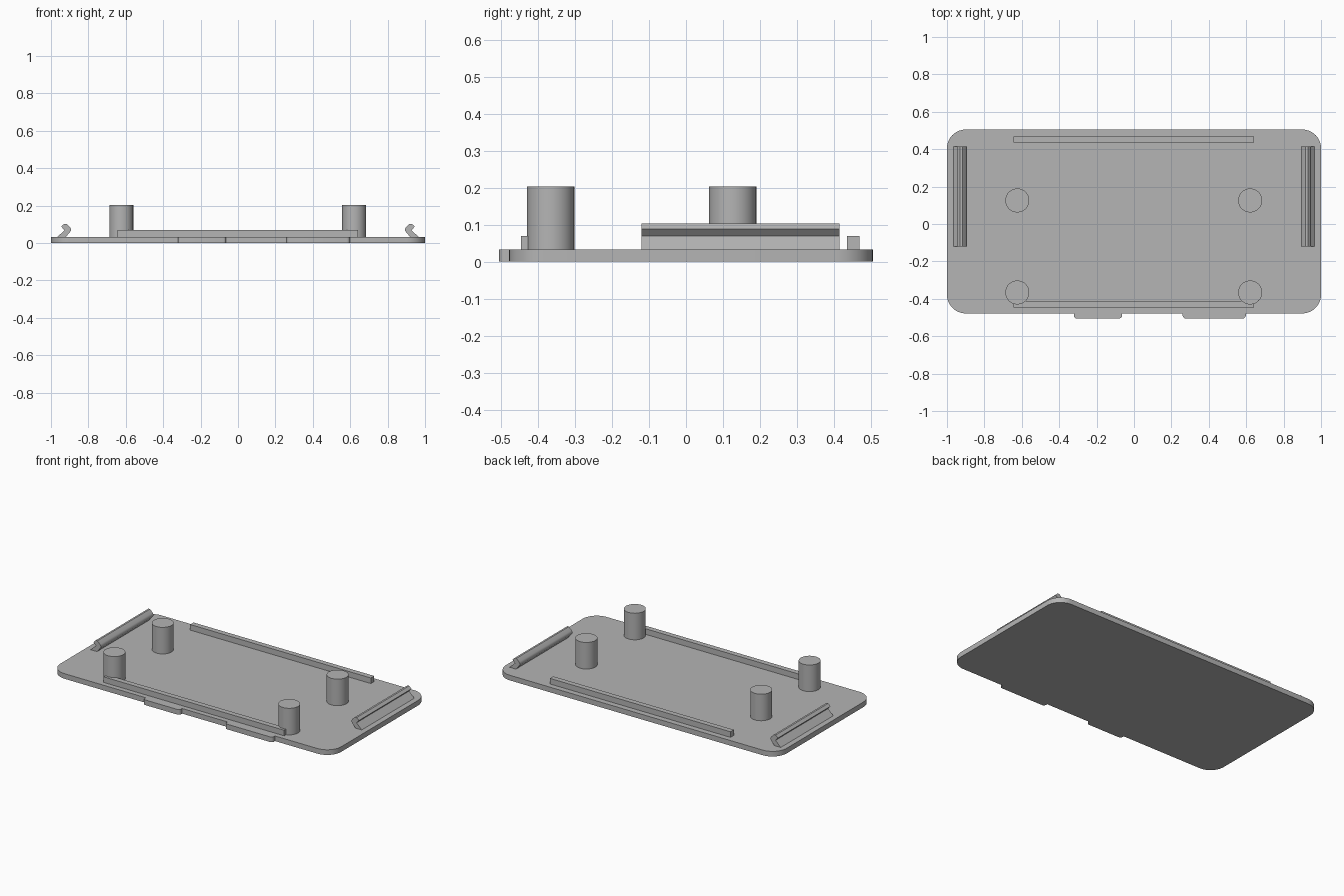
import bpy, bmesh
from math import cos, sin, pi, radians
from mathutils import Vector

cube = bpy.data.objects.get("Cube")
if cube:
    bpy.data.objects.remove(cube, do_unlink=True)

grey = bpy.data.materials.new("light grey plastic")
grey.use_nodes = True
colour = (0.46, 0.46, 0.46, 1)
grey.diffuse_color = colour
grey.node_tree.nodes["Principled BSDF"].inputs["Base Color"].default_value = colour

THICK = 0.033   # plate thickness


def extrude(name, points, sweep):
    """Extrude a closed 3D outline along a vector, shading curves smooth."""
    bm = bmesh.new()
    face = bm.faces.new([bm.verts.new(p) for p in points])
    new = bmesh.ops.extrude_face_region(bm, geom=[face])["geom"]
    bmesh.ops.translate(bm, vec=sweep, verts=[v for v in new if isinstance(v, bmesh.types.BMVert)])
    bmesh.ops.recalc_face_normals(bm, faces=bm.faces)
    mesh = bpy.data.meshes.new(name)
    bm.to_mesh(mesh)
    bm.free()
    mesh.materials.append(grey)
    obj = bpy.data.objects.new(name, mesh)
    bpy.context.collection.objects.link(obj)
    bpy.ops.object.select_all(action="DESELECT")
    obj.select_set(True)
    bpy.context.view_layer.objects.active = obj
    bpy.ops.object.shade_smooth_by_angle(angle=radians(30))
    return obj


def arc(cx, cy, r, start, sweep=pi / 2, steps=10):
    return [(cx + r * cos(start + sweep * i / steps),
             cy + r * sin(start + sweep * i / steps)) for i in range(steps + 1)]


def flat(points, z):
    return [(x, y, z) for x, y in points]


# Plate outline: rounded corners with two tongues along the front edge
front, back, tip, r, tr = -0.478, 0.505, -0.505, 0.1, 0.016
outline = arc(-1 + r, front + r, r, pi)
for left, right in ((-0.322, -0.063), (0.26, 0.598)):
    outline.append((left, front))
    outline += arc(left + tr, tip + tr, tr, pi, steps=4)
    outline += arc(right - tr, tip + tr, tr, 1.5 * pi, steps=4)
    outline.append((right, front))
outline += arc(1 - r, front + r, r, 1.5 * pi)
outline += arc(1 - r, back - r, r, 0)
outline += arc(-1 + r, back - r, r, pi / 2)
extrude("base_plate", flat(outline, 0), Vector((0, 0, THICK)))

# Locating ribs along the long edges
for name, y in (("front_rib", -0.446), ("back_rib", 0.435)):
    rib = [(-0.645, y), (0.641, y), (0.641, y + 0.034), (-0.645, y + 0.034)]
    extrude(name, flat(rib, THICK), Vector((0, 0, 0.036)))

# Four round posts
for side, x in (("right", -0.624), ("left", 0.621)):
    for end, y in (("front", -0.366), ("back", 0.126)):
        ring = arc(x, y, 0.064, 0, 2 * pi, 48)[:-1]
        extrude(f"{end}_{side}_post", flat(ring, THICK), Vector((0, 0, 0.171)))

# Snap clips: leaning stalk with an outward hook, mirrored to both ends
clip = [(0.965, THICK), (0.928, 0.069), (0.945, 0.088), (0.929, 0.103), (0.917, 0.103),
        (0.898, 0.085), (0.893, 0.076), (0.893, 0.068), (0.898, 0.059), (0.92, THICK)]
for name, sign in (("left_clip", 1), ("right_clip", -1)):
    extrude(name, [(sign * x, -0.12, z) for x, z in clip], Vector((0, 0.535, 0)))
